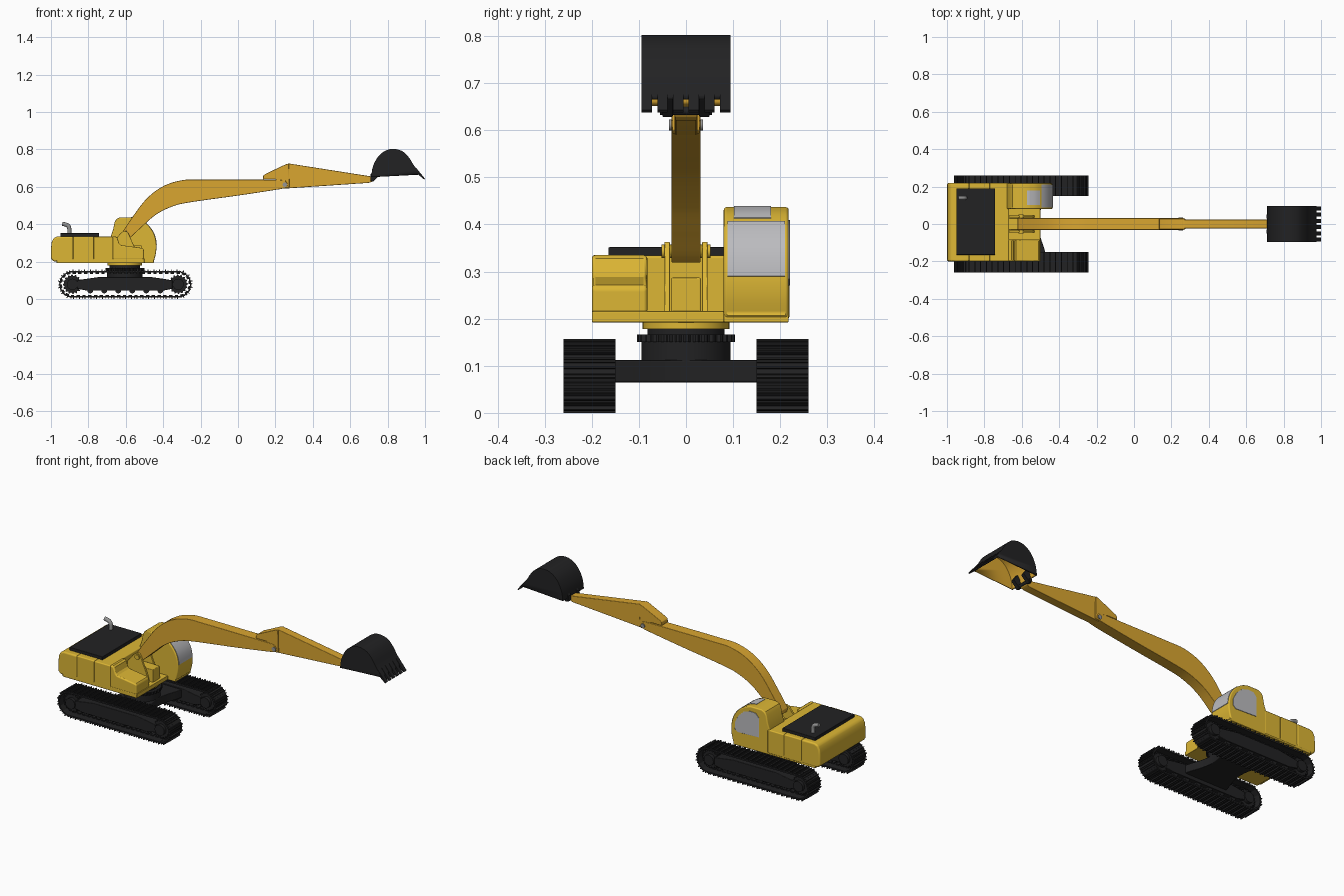
import bpy, bmesh
from math import pi, sin, cos, radians
from mathutils import Matrix, Vector

if "Cube" in bpy.data.objects:
    bpy.data.objects.remove(bpy.data.objects["Cube"])


def material(name, r, g, b):
    m = bpy.data.materials.new(name)
    m.diffuse_color = (r, g, b, 1)
    m.use_nodes = True
    m.node_tree.nodes["Principled BSDF"].inputs["Base Color"].default_value = m.diffuse_color
    return m


YELLOW = material("body_yellow", 0.72, 0.47, 0.035)
ORANGE = material("arm_yellow", 0.70, 0.38, 0.03)
BLACK = material("black", 0.016, 0.016, 0.017)
GLASS = material("glass", 0.5, 0.5, 0.52)
METAL = material("metal", 0.3, 0.3, 0.3)


def finish(name, bm, mat, bevel=0, segs=2):
    bmesh.ops.recalc_face_normals(bm, faces=bm.faces)
    me = bpy.data.meshes.new(name)
    bm.to_mesh(me)
    bm.free()
    ob = bpy.data.objects.new(name, me)
    bpy.context.collection.objects.link(ob)
    me.materials.append(mat)
    bpy.ops.object.select_all(action='DESELECT')
    ob.select_set(True)
    bpy.context.view_layer.objects.active = ob
    bpy.ops.object.shade_smooth_by_angle(angle=radians(30))
    if bevel:
        b = ob.modifiers.new("bevel", 'BEVEL')
        b.width, b.segments, b.limit_method = bevel, segs, 'ANGLE'
        b.angle_limit = radians(40)
        b.harden_normals = True
    return ob


def prism(name, pts, a, b, mat, axis='y', bevel=0, segs=2):
    put = {'x': lambda p, d: (d, p[0], p[1]), 'y': lambda p, d: (p[0], d, p[1]),
           'z': lambda p, d: (p[0], p[1], d)}[axis]
    bm = bmesh.new()
    lo = [bm.verts.new(put(p, a)) for p in pts]
    hi = [bm.verts.new(put(p, b)) for p in pts]
    bm.faces.new(lo)
    bm.faces.new(hi)
    n = len(pts)
    for i in range(n):
        j = (i + 1) % n
        bm.faces.new((lo[i], lo[j], hi[j], hi[i]))
    return finish(name, bm, mat, bevel, segs)


def box(name, x0, x1, y0, y1, z0, z1, mat, bevel=0):
    return prism(name, [(x0, z0), (x1, z0), (x1, z1), (x0, z1)], y0, y1, mat, 'y', bevel)


def disc(name, u, v, r, a, b, mat, axis='y', n=32, r2=None):
    # alternating radii give gear teeth
    pts = []
    for i in range(n):
        q = r2 if r2 and i % 4 > 1 else r
        pts.append((u + q * cos(2 * pi * i / n), v + q * sin(2 * pi * i / n)))
    return prism(name, pts, a, b, mat, axis)


def spline(pts, n=5):
    # Catmull-Rom curve through the points
    p = [Vector(q) for q in [pts[0]] + pts + [pts[-1]]]
    out = []
    for i in range(1, len(p) - 2):
        a, b, c, d = p[i - 1:i + 3]
        for k in range(n):
            t = k / n
            out.append(0.5 * (2 * b + (c - a) * t + (2 * a - 5 * b + 4 * c - d) * t * t
                              + (3 * b - a - 3 * c + d) * t ** 3))
    return [tuple(v) for v in out] + [pts[-1]]


# Tracks: shoes laid around a stadium path, then wheels and frame
X0, X1, ZC, R = -0.885, -0.32, 0.0785, 0.066


def track_point(s):
    L, H = X1 - X0, pi * R
    if s < L:
        return X0 + s, ZC - R, 0
    if s < L + H:
        t = (s - L) / R
        return X1 + R * sin(t), ZC - R * cos(t), t
    if s < 2 * L + H:
        return X1 - (s - L - H), ZC + R, pi
    t = (s - 2 * L - H) / R
    return X0 - R * sin(t), ZC + R * cos(t), pi + t


SHOES = 50
total = 2 * (X1 - X0) + 2 * pi * R
for side, label in ((-1, "right"), (1, "left")):
    bm = bmesh.new()
    yc = side * 0.205
    for i in range(SHOES):
        x, z, t = track_point(total * i / SHOES)
        place = Matrix.Translation((x, yc, z)) @ Matrix.Rotation(-t, 4, 'Y')
        for dx, dz, w, wy, h in ((0, 0, 0.031, 0.11, 0.008), (0.006, -0.008, 0.005, 0.11, 0.009),
                                 (-0.008, -0.006, 0.004, 0.11, 0.006), (0, 0.006, 0.018, 0.03, 0.008)):
            bmesh.ops.create_cube(bm, size=1, matrix=place @ Matrix.Translation((dx, 0, dz))
                                  @ Matrix.Diagonal((w, wy, h, 1)))
    finish(label + "_track_shoes", bm, BLACK)
    ya, yb = yc - 0.042, yc + 0.042
    prism(label + "_track_frame", [(-0.86, 0.055), (-0.81, 0.045), (-0.40, 0.045), (-0.35, 0.055),
          (-0.35, 0.1), (-0.40, 0.108), (-0.47, 0.118), (-0.74, 0.118), (-0.81, 0.108), (-0.86, 0.1)],
          ya, yb, BLACK, 'y', 0.004)
    for nm, x in (("sprocket", X0), ("idler", X1)):
        disc(f"{label}_{nm}", x, ZC, 0.052, yc - 0.03, yc + 0.03, BLACK, 'y', 64, 0.045)
        disc(f"{label}_{nm}_hub", x, ZC, 0.03, yc - 0.048, yc + 0.048, BLACK, 'y', 24)
    for i in range(6):
        disc(f"{label}_roller_{i}", -0.79 + i * 0.075, 0.046, 0.016, yc - 0.035, yc + 0.035, BLACK, 'y', 16)

# Cross frame with curved legs, and the slewing ring
edge = [(-0.47, -0.17), (-0.48, -0.13), (-0.5, -0.07), (-0.51, 0), (-0.5, 0.07), (-0.48, 0.13), (-0.47, 0.17)]
edge = spline(edge, 3)
prism("cross_frame", edge + [(-1.21 - x, y) for x, y in reversed(edge)], 0.065, 0.112, BLACK, 'z', 0.004)
CX = -0.605
disc("pedestal", CX, 0, 0.095, 0.1, 0.152, BLACK, 'z', 48)
disc("ring_gear", CX, 0, 0.104, 0.15, 0.166, BLACK, 'z', 128, 0.098)
disc("swivel", CX, 0, 0.082, 0.16, 0.18, BLACK, 'z', 48)
disc("swivel_cap", CX, 0, 0.092, 0.178, 0.195, YELLOW, 'z', 48)

# Upper house
prism("deck", [(-0.97, -0.2), (-0.5, -0.2), (-0.5, 0.08), (-0.45, 0.08), (-0.45, 0.218), (-0.97, 0.218)],
      0.192, 0.216, YELLOW, 'z', 0.003)
prism("counterweight", [(-0.985, 0.2), (-0.88, 0.2), (-0.88, 0.335), (-0.965, 0.335), (-0.985, 0.327),
      (-0.996, 0.305), (-1, 0.27), (-1, 0.215)], -0.2, 0.22, YELLOW, 'y', 0.01, 3)
box("engine_housing", -0.882, -0.77, -0.2, 0.22, 0.2, 0.335, YELLOW, 0.006)
box("rear_housing", -0.772, -0.668, -0.2, 0.22, 0.2, 0.334, YELLOW, 0.006)
prism("right_side_box", [(-0.672, 0.21), (-0.503, 0.21), (-0.503, 0.265), (-0.51, 0.272), (-0.625, 0.288),
      (-0.635, 0.297), (-0.645, 0.328), (-0.655, 0.335), (-0.672, 0.335)], -0.2, -0.082, YELLOW, 'y', 0.008, 3)
box("engine_cover", -0.95, -0.742, -0.165, 0.19, 0.33, 0.352, BLACK, 0.003)

# Exhaust pipe
cu = bpy.data.curves.new("exhaust_pipe", 'CURVE')
cu.dimensions = '3D'
cu.bevel_depth, cu.bevel_resolution, cu.use_fill_caps = 0.011, 4, True
path = spline([(-0.902, 0.34), (-0.902, 0.375), (-0.908, 0.391), (-0.922, 0.398), (-0.94, 0.402)], 4)
sp = cu.splines.new('POLY')
sp.points.add(len(path) - 1)
for pt, (x, z) in zip(sp.points, path):
    pt.co = (x, 0.14, z, 1)
cu.materials.append(METAL)
bpy.context.collection.objects.link(bpy.data.objects.new("exhaust_pipe", cu))

# Cab with side window, windshield and roof window
front = spline([(-0.56, 0.437), (-0.52, 0.423), (-0.48, 0.393), (-0.45, 0.35), (-0.437, 0.3),
                (-0.438, 0.25), (-0.45, 0.2)])
prism("cab", [(-0.68, 0.2), (-0.68, 0.335), (-0.668, 0.37), (-0.66, 0.41), (-0.65, 0.428), (-0.63, 0.437)]
      + front, 0.08, 0.218, YELLOW, 'y', 0.009, 3)
prism("side_window", [(-0.615, 0.275), (-0.48, 0.27), (-0.462, 0.285), (-0.464, 0.325), (-0.485, 0.365),
      (-0.52, 0.398), (-0.56, 0.41), (-0.595, 0.408), (-0.615, 0.385)], 0.21, 0.2205, GLASS, 'y', 0.001)
shell = [p for p in front if 0.283 < p[1] < 0.412]
prism("windshield", [(x + 0.002, z + 0.001) for x, z in shell] + [(x - 0.012, z - 0.008) for x, z in reversed(shell)],
      0.088, 0.210, GLASS)
shell = [(-0.572, 0.437)] + [p for p in front if p[1] > 0.41]
prism("roof_window", [(x, z + 0.002) for x, z in shell] + [(x, z - 0.01) for x, z in reversed(shell)],
      0.102, 0.18, GLASS)

# Boom mount
for s in (-1, 1):
    prism("boom_bracket", [(-0.67, 0.21), (-0.53, 0.21), (-0.55, 0.27), (-0.585, 0.35), (-0.595, 0.363),
          (-0.613, 0.363), (-0.63, 0.35), (-0.67, 0.30)], s * 0.034, s * 0.046, YELLOW, 'y', 0.002)
box("boom_mount_floor", -0.67, -0.515, -0.032, 0.032, 0.21, 0.287, YELLOW, 0.004)
disc("boom_foot_pin", -0.604, 0.343, 0.014, -0.052, 0.052, YELLOW, 'y', 20)

# Boom and stick
upper = spline([(-0.622, 0.352), (-0.57, 0.43), (-0.49, 0.535), (-0.40, 0.603), (-0.30, 0.635),
                (-0.2, 0.638), (0.0, 0.638), (0.225, 0.636), (0.258, 0.625), (0.266, 0.608)])
lower = spline([(0.255, 0.594), (0.21, 0.585), (0.0, 0.553), (-0.25, 0.518), (-0.35, 0.495), (-0.44, 0.45),
                (-0.52, 0.38), (-0.578, 0.327), (-0.6, 0.32), (-0.618, 0.33)])
prism("boom", upper + lower, -0.031, 0.031, ORANGE, 'y', 0.003)
prism("stick", [(0.245, 0.59), (0.7, 0.621), (0.718, 0.628), (0.724, 0.642), (0.715, 0.655), (0.275, 0.724),
      (0.26, 0.722), (0.235, 0.68), (0.23, 0.61)], -0.024, 0.024, ORANGE, 'y', 0.003)
prism("stick_heel", [(0.133, 0.64), (0.2, 0.64), (0.235, 0.61), (0.262, 0.592), (0.275, 0.6), (0.272, 0.724),
      (0.255, 0.72), (0.145, 0.668), (0.135, 0.66)], -0.029, 0.029, ORANGE, 'y', 0.003)
disc("elbow_pin", 0.25, 0.611, 0.012, -0.036, 0.036, METAL, 'y', 20)

# Bucket: open shell, lined inside, with teeth and hinge ears
arc = spline([(0.712, 0.652), (0.722, 0.71), (0.752, 0.765), (0.795, 0.796), (0.838, 0.802),
              (0.882, 0.788), (0.915, 0.755), (0.94, 0.715), (0.976, 0.668)], 4)
bm = bmesh.new()
L = [bm.verts.new((x, -0.095, z)) for x, z in arc]
Rr = [bm.verts.new((x, 0.095, z)) for x, z in arc]
bm.faces.new(L)
bm.faces.new(Rr)
for i in range(len(arc) - 1):
    bm.faces.new((L[i], L[i + 1], Rr[i + 1], Rr[i]))
bucket = finish("bucket", bm, BLACK)
bucket.data.materials.append(ORANGE)
sol = bucket.modifiers.new("shell", 'SOLIDIFY')
sol.thickness, sol.offset, sol.material_offset = 0.006, -1, 1
for i in range(6):
    y = -0.083 + i * 0.0332
    prism(f"bucket_tooth_{i}", [(0.95, 0.704), (1.0, 0.643), (0.996, 0.638), (0.955, 0.672)],
          y - 0.011, y + 0.011, BLACK)
for s in (-1, 1):
    prism("bucket_ear", [(0.708, 0.632), (0.722, 0.628), (0.735, 0.64), (0.76, 0.665), (0.735, 0.70), (0.708, 0.665)],
          s * 0.028, s * 0.05, BLACK, 'y', 0.002)
disc("bucket_pin", 0.719, 0.641, 0.009, -0.055, 0.055, BLACK, 'y', 16)
